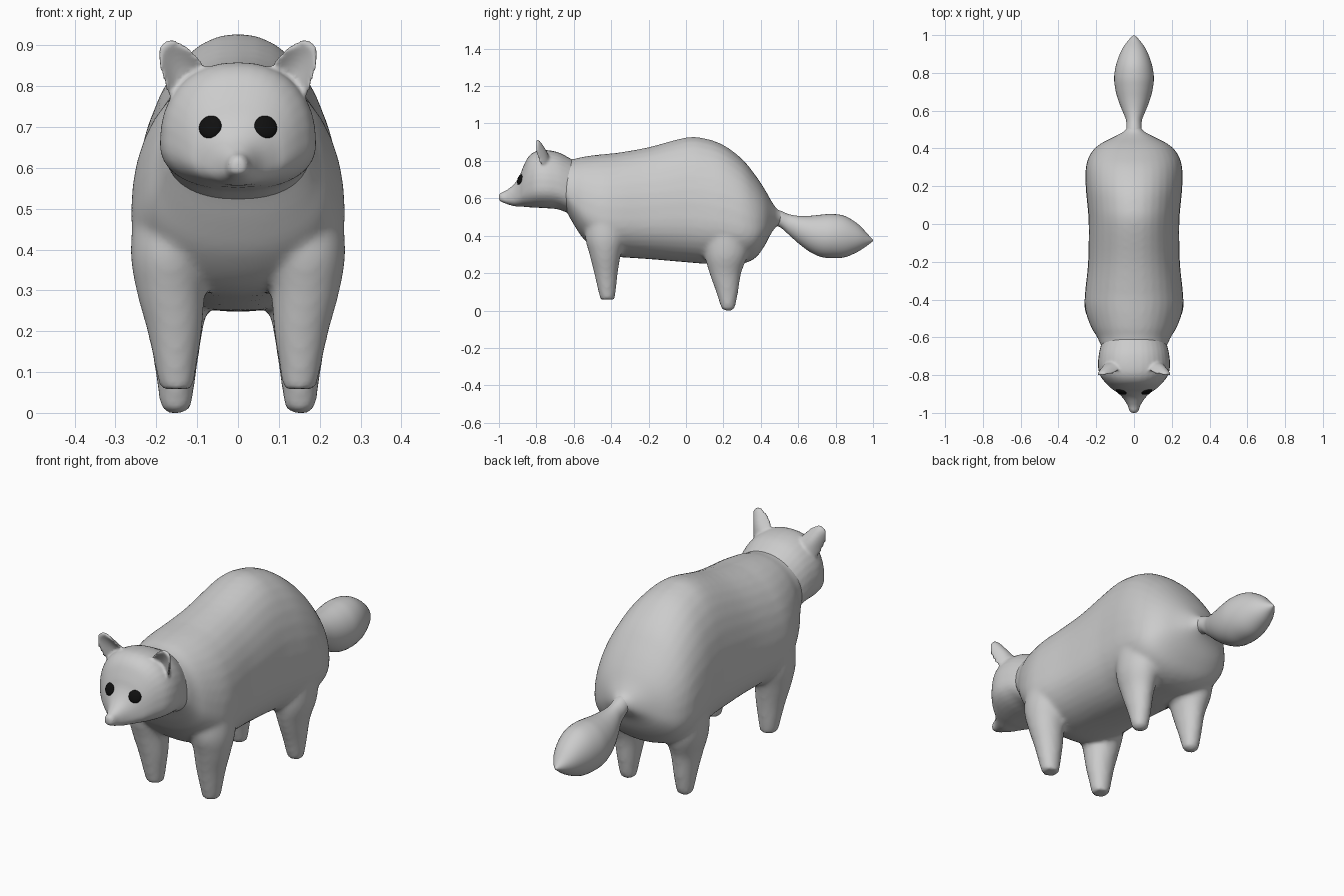
import bpy, bmesh, math
from mathutils import Vector

if "Cube" in bpy.data.objects:
    bpy.data.objects.remove(bpy.data.objects["Cube"])

N = 36


def spline(keys, steps=4):
    """Catmull-Rom interpolation through a list of equal-length tuples."""
    out = []
    for i in range(len(keys) - 1):
        p0, p1 = keys[max(i - 1, 0)], keys[i]
        p2, p3 = keys[i + 1], keys[min(i + 2, len(keys) - 1)]
        for s in range(steps):
            t = s / steps
            out.append([0.5 * (2 * b + (c - a) * t + (2 * a - 5 * b + 4 * c - d) * t * t
                               + (3 * b - a - 3 * c + d) * t ** 3)
                        for a, b, c, d in zip(p0, p1, p2, p3)])
    return out + [list(keys[-1])]


def skin(name, rings):
    """Closed tube through rings of points."""
    bm = bmesh.new()
    vs = [[bm.verts.new(p) for p in r] for r in rings]
    for a, b in zip(vs, vs[1:]):
        for i in range(len(a)):
            j = (i + 1) % len(a)
            bm.faces.new((a[i], a[j], b[j], b[i]))
    bm.faces.new(vs[0][::-1])
    bm.faces.new(vs[-1])
    bmesh.ops.recalc_face_normals(bm, faces=bm.faces)
    me = bpy.data.meshes.new(name)
    bm.to_mesh(me)
    bm.free()
    ob = bpy.data.objects.new(name, me)
    bpy.context.collection.objects.link(ob)
    for p in me.polygons:
        p.use_smooth = True
    return ob


def along_y(name, keys, f, e):
    """Egg-shaped sections (y, bottom, top, half width), widest at fraction f."""
    rings = []
    for y, lo, hi, w in spline(keys):
        mid, ring = lo + f * (hi - lo), []
        for k in range(N):
            a = 2 * math.pi * k / N
            c, s = math.cos(a), math.sin(a)
            x = w * math.copysign(abs(c) ** (2 / e), c)
            h = (hi - mid) if s > 0 else (mid - lo)
            ring.append((x, y, mid + h * math.copysign(abs(s) ** (2 / e), s)))
        rings.append(ring)
    return skin(name, rings)


def leg(name, keys, side):
    """Sections (z, x, y, rx, ry)."""
    return skin(name, [[(side * (x + rx * math.cos(2 * math.pi * k / N)),
                         y + ry * math.sin(2 * math.pi * k / N), z) for k in range(N)]
                       for z, x, y, rx, ry in spline(keys)])


def fuse(name, parts, voxel, smooth):
    """Join parts into one softly blended skin."""
    bpy.ops.object.select_all(action='DESELECT')
    for p in parts:
        p.select_set(True)
    ob = parts[0]
    bpy.context.view_layer.objects.active = ob
    bpy.ops.object.join()
    ob.name = name
    m = ob.modifiers.new("blend", 'REMESH')
    m.mode, m.voxel_size, m.use_smooth_shade = 'VOXEL', voxel, True
    m = ob.modifiers.new("relax", 'SMOOTH')
    m.factor, m.iterations = 0.5, smooth
    for m in list(ob.modifiers):
        bpy.ops.object.modifier_apply(modifier=m.name)
    return ob


# torso
torso = along_y("torso", [
    (-.70, .60, .79, .12), (-.65, .545, .805, .17), (-.60, .46, .81, .195),
    (-.55, .385, .822, .225), (-.48, .32, .832, .252), (-.42, .295, .838, .262),
    (-.35, .285, .846, .258), (-.2, .275, .873, .243), (0, .258, .925, .24),
    (.1, .25, .92, .247), (.2, .248, .885, .256), (.3, .25, .81, .255),
    (.37, .28, .725, .232), (.42, .345, .65, .185), (.46, .42, .58, .11),
    (.49, .455, .54, .055), (.52, .47, .53, .03)], .35, 2.15)

# legs
front = [(.058, .15, -.42, .04, .037), (.1, .152, -.422, .048, .046),
         (.2, .155, -.428, .067, .063), (.3, .165, -.432, .084, .084),
         (.4, .165, -.43, .098, .11), (.55, .15, -.42, .1, .11)]
rear = [(0, .152, .225, .02, .02), (.01, .152, .225, .034, .034),
        (.03, .152, .224, .04, .041), (.1, .152, .22, .05, .059),
        (.2, .153, .21, .066, .085), (.3, .155, .215, .09, .115),
        (.45, .14, .22, .108, .13)]
legs = [leg("leg", k, s) for k in (front, rear) for s in (-1, 1)]
fuse("body_and_legs", [torso] + legs, .012, 6)

# bushy tail
along_y("tail", [
    (.46, .45, .54, .04), (.5, .447, .535, .04), (.55, .405, .515, .042),
    (.6, .36, .506, .062), (.66, .315, .506, .085), (.72, .287, .512, .1),
    (.78, .28, .516, .105), (.85, .285, .505, .093), (.92, .315, .462, .066),
    (.97, .348, .41, .032), (1.0, .371, .377, .003)], .5, 2)

# head
head = along_y("skull", [
    (-.58, .50, .79, .155), (-.64, .525, .825, .175), (-.69, .542, .848, .186),
    (-.75, .547, .858, .191), (-.80, .55, .853, .18), (-.84, .552, .825, .152),
    (-.87, .555, .77, .121), (-.89, .556, .72, .092), (-.92, .558, .675, .06),
    (-.96, .57, .643, .034), (-.985, .58, .632, .026), (-1.0, .588, .622, .015)], .36, 2.25)


# cupped ears
def ear(side):
    base, tip = Vector((.118, -.745, .80)), Vector((.176, -.796, .905))
    axis = (tip - base).normalized()
    u = Vector((.86, -.1, -.45))
    u = (u - axis * u.dot(axis)).normalized()
    v = axis.cross(u)
    if v.y > 0:
        v = -v
    rings = []
    for t, w, th, cup in spline([(-.2, .05, .02, .0), (.1, .058, .014, .022),
                                 (.4, .053, .012, .032), (.7, .043, .011, .024),
                                 (.92, .03, .01, .01), (1.02, .014, .006, 0)]):
        ring = []
        for k in range(N):
            a = 2 * math.pi * k / N
            p = (base + (tip - base) * t + u * (w * math.cos(a))
                 + v * (th * math.sin(a) + cup * (math.cos(a) ** 2 - .3)))
            ring.append((side * p.x, p.y, p.z))
        rings.append(ring)
    return skin("ear", rings)


head = fuse("head_with_ears", [head, ear(-1), ear(1)], .007, 4)

# nose
bpy.ops.mesh.primitive_uv_sphere_add(segments=24, ring_count=12, radius=1,
                                     location=(0, -.98, .608))
nose = bpy.context.object
nose.name = "nose"
nose.scale = (.025, .02, .018)
bpy.ops.object.shade_smooth()

# eyes, laid on the face surface
black = bpy.data.materials.new("black")
black.diffuse_color = (.005, .005, .005, 1)
black.use_nodes = True
black.node_tree.nodes["Principled BSDF"].inputs["Base Color"].default_value = black.diffuse_color
for side in (-1, 1):
    ok, hit, normal, _ = head.ray_cast(Vector((side * .068, -2, .70)), Vector((0, 1, 0)))
    bpy.ops.mesh.primitive_uv_sphere_add(segments=24, ring_count=12, radius=1, location=hit)
    eye = bpy.context.object
    eye.name = "eye"
    eye.scale = (.029, .029, .011)
    eye.rotation_euler = normal.to_track_quat('Z', 'Y').to_euler()
    eye.data.materials.append(black)
    bpy.ops.object.shade_smooth()
